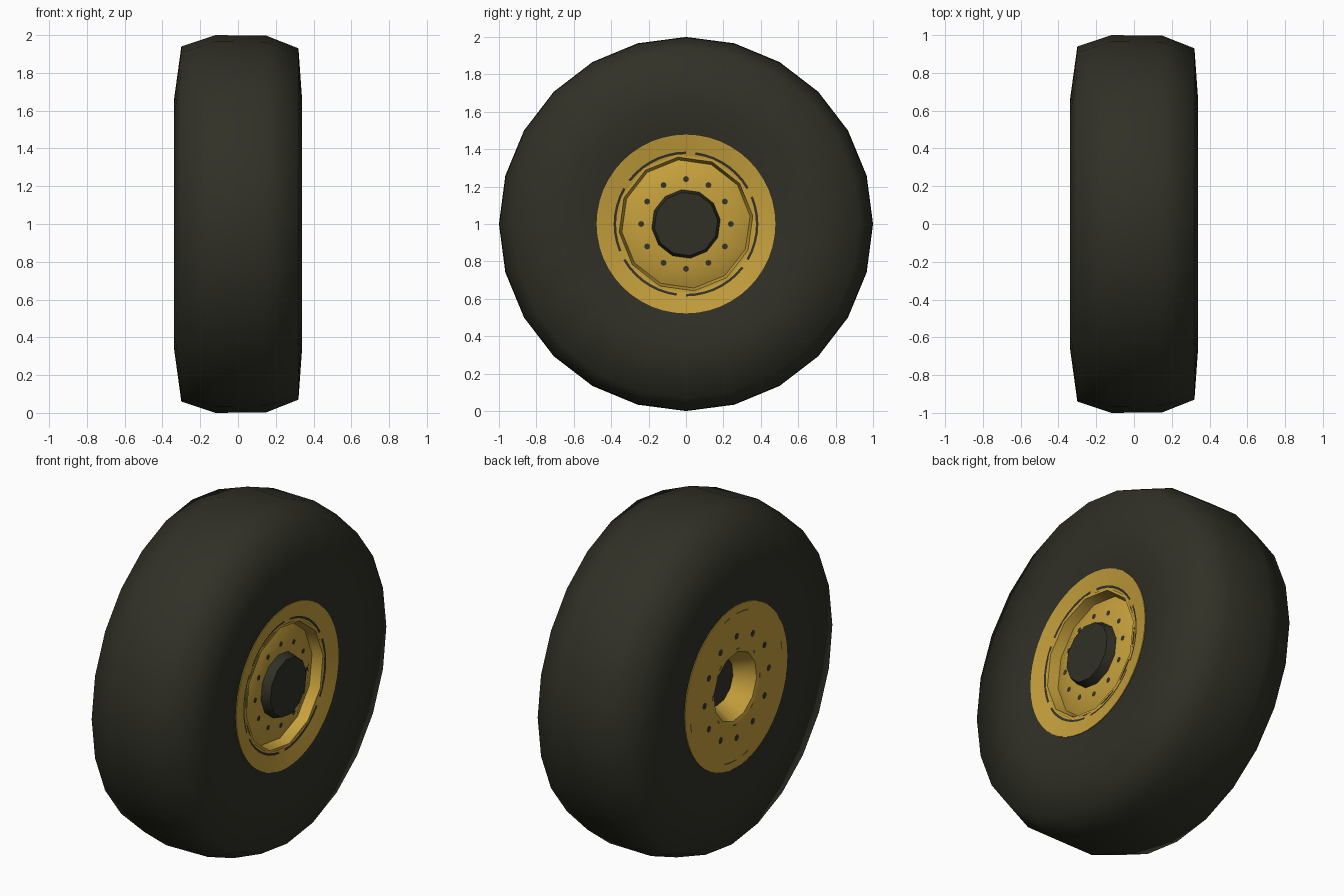
import bpy, bmesh, math

if "Cube" in bpy.data.objects:
    bpy.data.objects.remove(bpy.data.objects["Cube"])


def material(name, rgb):
    m = bpy.data.materials.new(name)
    m.diffuse_color = (*rgb, 1)
    m.use_nodes = True
    m.node_tree.nodes["Principled BSDF"].inputs["Base Color"].default_value = m.diffuse_color
    return m


RUBBER = material("dark rubber", (0.030, 0.030, 0.020))
GOLD = material("ochre yellow", (0.56, 0.35, 0.045))
GAP = material("dark gap", (0.035, 0.032, 0.022))
WORN = material("worn brown", (0.14, 0.105, 0.04))


def finish(name, bm, mats, angle):
    me = bpy.data.meshes.new(name)
    bm.to_mesh(me)
    bm.free()
    for m in mats:
        me.materials.append(m)
    ob = bpy.data.objects.new(name, me)
    bpy.context.collection.objects.link(ob)
    bpy.ops.object.select_all(action='DESELECT')
    ob.select_set(True)
    bpy.context.view_layer.objects.active = ob
    bpy.ops.object.shade_smooth_by_angle(angle=math.radians(angle))
    return ob


def revolve(name, profile, sides, mats, offset=0.0, angle=35, rule=None):
    """Spin (x, radius) points round the axle; order runs +x hub, tread, -x hub."""
    bm = bmesh.new()
    rings = []
    for x, r in profile:
        rings.append([bm.verts.new((x, r * math.cos(offset + math.tau * i / sides),
                                    1 + r * math.sin(offset + math.tau * i / sides)))
                      for i in range(sides)])
    for k in range(len(rings) - 1):
        a, b = rings[k], rings[k + 1]
        for i in range(sides):
            j = (i + 1) % sides
            f = bm.faces.new((a[i], b[i], b[j], a[j]))
            if rule:
                f.material_index = rule(k, i)
    bmesh.ops.remove_doubles(bm, verts=bm.verts, dist=1e-5)
    return finish(name, bm, mats, angle)


def bolt_holes(name, x, ring_r, size, side):
    """Twelve thin dark plates in a circle."""
    bm = bmesh.new()
    for k in range(12):
        t = math.tau * k / 12
        cy, cz = ring_r * math.cos(t), 1 + ring_r * math.sin(t)
        vs = [bm.verts.new((x, cy + side * size * math.cos(math.tau * i / 8),
                            cz + size * math.sin(math.tau * i / 8))) for i in range(8)]
        bm.faces.new(vs)
    finish(name, bm, [GAP], 30)


# tyre
revolve("tyre", [(0.312, 0.45), (0.322, 0.49), (0.34, 0.65), (0.32, 0.93), (0.15, 0.997),
                 (-0.12, 1.0), (-0.30, 0.94), (-0.34, 0.65), (-0.326, 0.49), (-0.318, 0.45)],
        24, [RUBBER], angle=80)

# outer rim flange, with a broken dark seam
revolve("outer_rim", [(0.300, 0.36), (0.303, 0.374), (0.306, 0.387), (0.324, 0.478), (0.31, 0.478)],
        48, [GOLD, GAP], rule=lambda k, i: int(k == 1 and i % 8 != 3))

# recessed dish and the hub standing in it
T = math.radians(7)
revolve("outer_dish", [(0.278, 0.15), (0.278, 0.27), (0.245, 0.345), (0.306, 0.36), (0.306, 0.375)],
        12, [GOLD], offset=T)
revolve("outer_hub", [(0.33, 0.0), (0.33, 0.17), (0.27, 0.187)], 12, [RUBBER], offset=T)
bolt_holes("outer_bolt_holes", 0.281, 0.24, 0.016, 1)

# inner disc, with short worn seam marks
revolve("inner_disc", [(-0.315, 0.478), (-0.329, 0.478), (-0.329, 0.437), (-0.329, 0.427),
                       (-0.329, 0.228), (-0.329, 0.215)],
        48, [GOLD, WORN], rule=lambda k, i: int((k == 2 and i % 12 in (0, 1, 10) and i % 24 > 8)
                                                or (k == 4 and i % 6 == 0)))
# inner hub cup with dark end
revolve("inner_hub_cup", [(-0.329, 0.225), (-0.323, 0.20), (-0.21, 0.14), (-0.21, 0.0)], 12,
        [GOLD, GAP], offset=T, rule=lambda k, i: int(k == 2))
bolt_holes("inner_bolt_holes", -0.332, 0.30, 0.02, -1)
